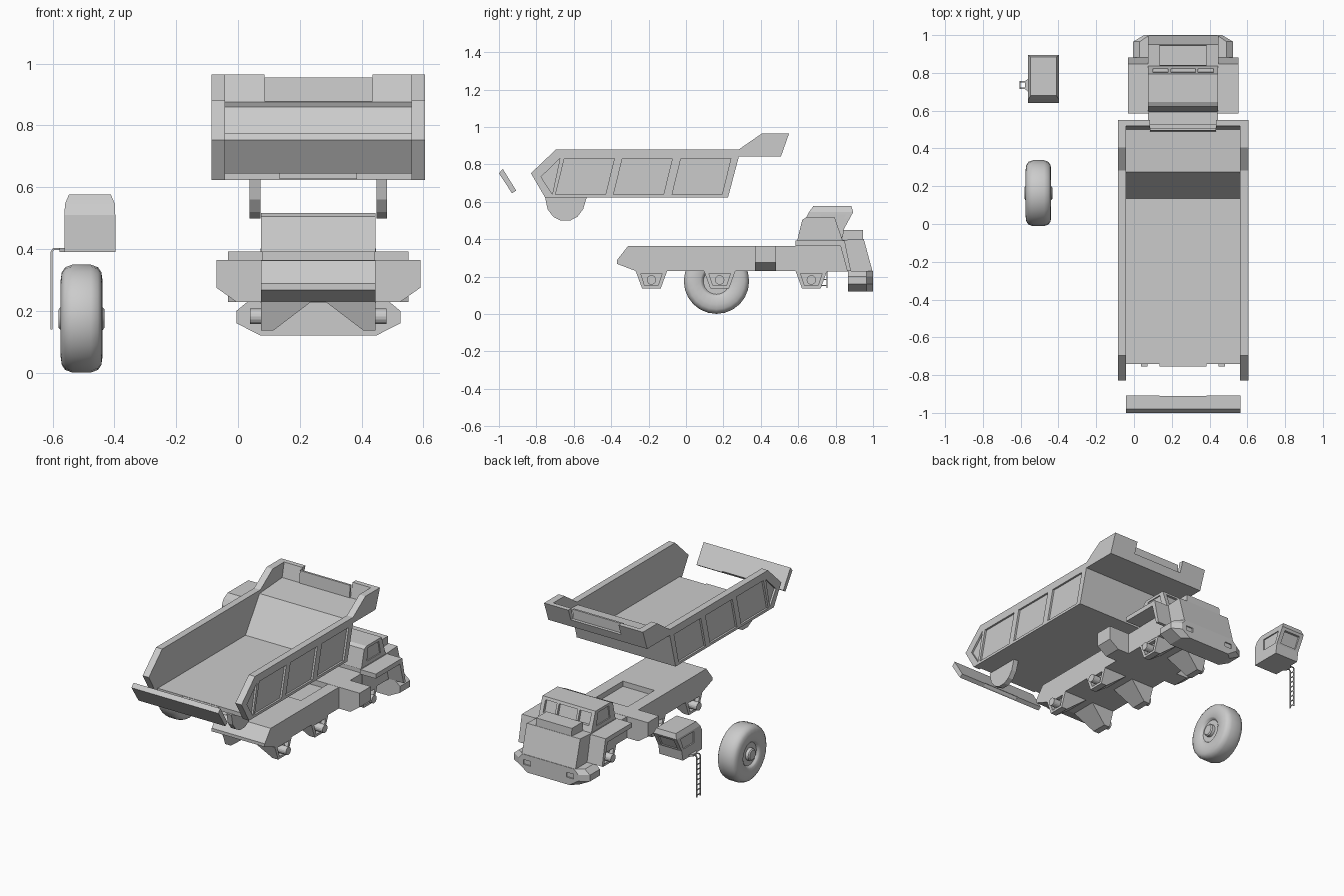
import bpy, bmesh, math
from mathutils import Vector

if "Cube" in bpy.data.objects:
    bpy.data.objects.remove(bpy.data.objects["Cube"])

CX = 0.26  # centre line of the truck and its dump body


def obj_from_bm(name, bm):
    bmesh.ops.recalc_face_normals(bm, faces=bm.faces)
    me = bpy.data.meshes.new(name)
    bm.to_mesh(me)
    bm.free()
    ob = bpy.data.objects.new(name, me)
    bpy.context.collection.objects.link(ob)
    return ob


def loft(name, rings):
    bm = bmesh.new()
    vs = [[bm.verts.new(p) for p in r] for r in rings]
    n = len(vs[0])
    for a, b in zip(vs, vs[1:]):
        for i in range(n):
            bm.faces.new((a[i], a[(i + 1) % n], b[(i + 1) % n], b[i]))
    bm.faces.new(vs[0])
    bm.faces.new(vs[-1])
    return obj_from_bm(name, bm)


def prism(name, pts, a, b, axis='x'):
    put = {'x': lambda p, t: (t, p[0], p[1]),
           'y': lambda p, t: (p[0], t, p[1]),
           'z': lambda p, t: (p[0], p[1], t)}[axis]
    return loft(name, [[put(p, t) for p in pts] for t in (a, b)])


def box(name, x0, x1, y0, y1, z0, z1):
    return prism(name, [(x0, y0), (x1, y0), (x1, y1), (x0, y1)], z0, z1, 'z')


def disc(y, z, r, n=16):
    return [(y + r * math.cos(2 * math.pi * i / n), z + r * math.sin(2 * math.pi * i / n)) for i in range(n)]


def cut(ob, *cutters):
    bpy.context.view_layer.objects.active = ob
    for c in cutters:
        c.hide_render = True
        m = ob.modifiers.new('cut', 'BOOLEAN')
        m.operation, m.solver, m.object = 'DIFFERENCE', 'EXACT', c
        bpy.ops.object.modifier_apply(modifier=m.name)
        bpy.data.objects.remove(c)


# Dump body: floor, front slope, visor and headboard in one profile
tub = prism('dump_body_floor', [(-.74, .624), (-.74, .65), (.135, .65), (.275, .86), (.5, .875), (.52, .965),
                                (.551, .965), (.508, .843), (.283, .843), (.225, .624)], CX - .303, CX + .303)
cut(tub, box('c', CX - .175, CX + .175, .48, .6, .895, 1))
prism('headboard_panel', [(.49, .878), (.495, .955), (.508, .955), (.506, .878)], CX - .175, CX + .175)
box('floor_tongue', CX - .125, CX + .125, -.755, -.74, .627, .648)

# Dump body sides with recessed panels, and pivot lugs below
side = [(-.829, .752), (-.695, .88), (.283, .88), (.406, .965), (.551, .965), (.508, .843), (.283, .843),
        (.225, .624), (-.754, .624)]
panels = [[(-.775, .733), (-.674, .832), (-.715, .64)]]
panels += [[(y, .832), (y + .267, .832), (y + .22, .64), (y - .047, .64)] for y in (-.65, -.34, -.027)]
lug = [(-.754, .626), (-.74, .56), (-.71, .52), (-.67, .499), (-.62, .499), (-.58, .52), (-.55, .56), (-.53, .626)]
for s, w in ((1, 'right'), (-1, 'left')):
    wall = prism('dump_body_side_' + w, side, CX + s * .302, CX + s * .345)
    cut(wall, *[prism('c', p, CX + s * .333, CX + s * .4) for p in panels])
    prism('pivot_lug_' + w, lug, CX + s * .188, CX + s * .222)

# Tailgate with a hinge notch at its lower edge
gate = prism('tailgate', [(-.98, .776), (-1, .752), (-.93, .645), (-.908, .66)], CX - .303, CX + .303)
cut(gate, prism('c', [(-.935, .63), (-.89, .63), (-.89, .665), (-.914, .665)], CX - .125, CX + .125))

# Chassis frame with a well in the top
frame = prism('chassis_frame', [(-.31, .363), (-.369, .288), (-.369, .268), (-.267, .229), (.87, .229), (.84, .363)],
              CX - .185, CX + .185)
cut(frame, box('c', CX - .11, CX + .11, .1, .42, .33, .4))
prism('side_tanks', [(CX - .33, .364), (CX + .33, .364), (CX + .33, .275), (CX + .265, .229), (CX - .265, .229),
                     (CX - .33, .275)], .369, .481, 'y')

# Nose, hood grille and bumper
prism('nose', [(.6, .229), (.6, .395), (.835, .395), (.95, .402), (.998, .225)], CX - .187, CX + .187)
prism('hood_box', [(.835, .39), (.84, .45), (.945, .45), (.948, .39)], CX - .125, CX + .125)
half = [(.187, .12), (.265, .16), (.265, .2), (.23, .229)]
sect = half + [(-x, z) for x, z in reversed(half)]
bumper = loft('bumper', [[(CX + x * k, y, z) for x, z in sect] for y, k in ((.865, 1), (.965, 1), (1, .78))])
cut(bumper, *[box('c', CX + s * .15 - .025, CX + s * .15 + .025, .992, 1.02, .165, .195) for s in (1, -1)])

# Centre cab with recessed windows
cab = prism('centre_cab', [(.594, .39), (.622, .505), (.645, .517), (.795, .517), (.838, .39)], CX - .185, CX + .185)
win = [(.65, .42), (.662, .5), (.768, .5), (.785, .42)]
cuts = [prism('c', win, CX + s * .178, CX + s * .25) for s in (1, -1)]
glass = [(.785, .5), (.806, .43), (.88, .43), (.86, .5)]
cuts += [prism('c', glass, CX + x - w, CX + x + w) for x, w in ((-.12, .04), (0, .065), (.12, .04))]
cut(cab, *cuts)

# Front fenders: deck plate turning down ahead of the wheel
for s, w in ((1, 'right'), (-1, 'left')):
    prism('fender_' + w, [(.585, .363), (.585, .392), (.848, .392), (.882, .229), (.862, .229), (.826, .363)],
          CX + s * .18, CX + s * .292)

# Axle carriers with recessed hub sockets
for k, y in enumerate((-.185, .18, .67)):
    for s, w in ((1, 'right'), (-1, 'left')):
        rings = []
        for z, h, inner in ((.232, .085, .02), (.137, .05, .145)):
            rings.append([(CX + s * x, y + d, z) for x, d in ((.185, -h), (.185, h), (inner, h), (inner, -h))])
        carrier = loft(f'axle_carrier_{k}_{w}', rings)
        cut(carrier, prism('c', [(y - .057, .216), (y + .057, .216), (y + .036, .152), (y - .036, .152)],
                           CX + s * .16, CX + s * .2))
        prism(f'axle_stub_{k}_{w}', disc(y, .182, .025), CX + s * .15, CX + s * .221)

# Loose wheel, lathed around x
WX, WY, WZ, N = -.506, .163, .175, 24
tyre = [(0, .074), (.03, .074), (.037, .068), (.039, .05), (.07, .05), (.078, .061), (.085, .066), (.125, .0675),
        (.15, .064), (.166, .053), (.1745, .03)]
prof = tyre + [(r, -x) for r, x in reversed(tyre)]
bm = bmesh.new()
vs = [bm.verts.new((WX + x, WY + r, WZ)) for r, x in prof]
es = [bm.edges.new(p) for p in zip(vs, vs[1:])]
bmesh.ops.spin(bm, geom=vs + es, cent=(WX, WY, WZ), axis=(1, 0, 0), angle=2 * math.pi, steps=N)
bmesh.ops.remove_doubles(bm, verts=bm.verts, dist=1e-4)
wheel = obj_from_bm('wheel', bm)
bpy.ops.object.select_all(action='DESELECT')
wheel.select_set(True)
bpy.context.view_layer.objects.active = wheel
bpy.ops.object.shade_smooth_by_angle(angle=math.radians(40))

# Loose driver cabin, lofted upward, with windows
levels = [(.39, .64, .832, 0), (.45, .64, .842, 0), (.51, .64, .875, 0), (.545, .658, .894, .001), (.576, .68, .884, .014)]
cabin = loft('driver_cabin', [[(-.561 + i, a, z), (-.397 - i, a, z), (-.397 - i, b, z), (-.561 + i, b, z)]
                              for z, a, b, i in levels])
pane = [(.72, .46), (.72, .532), (.855, .532), (.825, .46)]
cut(cabin, prism('c', pane, -.62, -.553), prism('c', pane, -.405, -.35),
    prism('c', [(.838, .46), (.872, .53), (.95, .53), (.95, .46)], -.535, -.423))

# Boarding step and ladder
prism('ladder_mount', [(-.578, .715), (-.578, .755), (-.56, .77), (-.56, .7)], .39, .403, 'z')
for y in (.716, .75):
    prism(f'ladder_rail_{y}', [(-.606, .14), (-.606, .392), (-.598, .403), (-.56, .403), (-.56, .397),
                               (-.596, .397), (-.6, .39), (-.6, .14)], y, y + .006, 'y')
for i in range(8):
    z = .15 + i * .032
    box(f'ladder_rung_{i}', -.605, -.601, .718, .754, z, z + .006)
